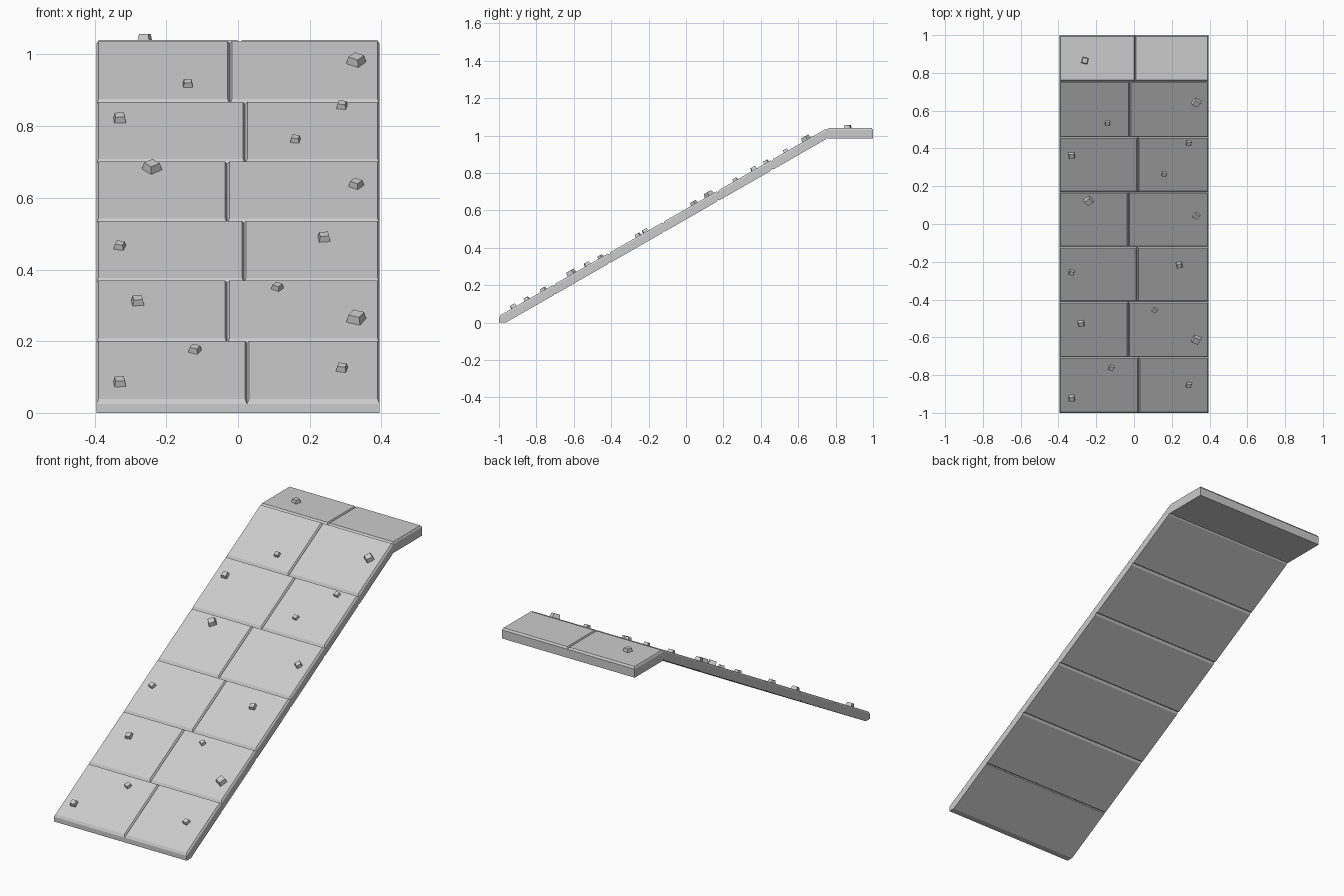
import bpy
import bmesh
import math
from mathutils import Vector, Matrix

cube = bpy.data.objects.get("Cube")
if cube:
    bpy.data.objects.remove(cube)

stone = bpy.data.materials.new("grey stone")
stone.use_nodes = True
grey = (0.6, 0.6, 0.6, 1)
stone.diffuse_color = grey
stone.node_tree.nodes["Principled BSDF"].inputs["Base Color"].default_value = grey

HALF = 0.395
KINK = 0.755           # where the slope meets the landing
TOP = 1.04
SLOPE = (TOP - 0.035) / (KINK + 1)
THICK = 0.056
GROOVE = 0.01
ROWS = [-1, -0.705, -0.41, -0.12, 0.17, 0.46, KINK, 1]
SEAMS = [0.025, -0.03, 0.017, -0.03, 0.02, -0.023, 0.005]


def surface(y):
    return TOP + min(0, y - KINK) * SLOPE


def add_object(name, bm):
    bmesh.ops.recalc_face_normals(bm, faces=bm.faces)
    mesh = bpy.data.meshes.new(name)
    bm.to_mesh(mesh)
    bm.free()
    mesh.materials.append(stone)
    obj = bpy.data.objects.new(name, mesh)
    bpy.context.collection.objects.link(obj)
    return obj


def bridge(bm, lower, upper):
    """Closed solid between two matching loops of points."""
    a = [bm.verts.new(p) for p in lower]
    b = [bm.verts.new(p) for p in upper]
    bm.faces.new(a)
    bm.faces.new(b)
    for i in range(len(a)):
        j = (i + 1) % len(a)
        bm.faces.new((a[i], a[j], b[j], b[i]))


def plate(name, x0, x1, y0, y1, base, face, inset_x, inset_y):
    """Chamfered plate that follows the ramp surface."""
    def loop(ix, iy, offset):
        pts = ((x0 + ix, y0 + iy), (x1 - ix, y0 + iy),
               (x1 - ix, y1 - iy), (x0 + ix, y1 - iy))
        return [Vector((x, y, surface(y) + offset)) for x, y in pts]
    bm = bmesh.new()
    bridge(bm, loop(0, 0, base), loop(inset_x, inset_y, face))
    add_object(name, bm)


# Core slab with a vertical front end and a flat landing
under = -THICK + 0.007
profile = [(-1, 0), (-0.965, 0), (-0.965, surface(-0.965) + under),
           (KINK, TOP + under), (KINK, TOP - THICK), (1, TOP - THICK),
           (1, TOP - GROOVE), (KINK, TOP - GROOVE), (-1, surface(-1) - GROOVE)]
bm = bmesh.new()
bridge(bm, [(-HALF, y, z) for y, z in profile], [(HALF, y, z) for y, z in profile])
add_object("core_slab", bm)

# Paving slabs on top, and the underside of each row
for i, seam in enumerate(SEAMS):
    y0, y1 = ROWS[i], ROWS[i + 1]
    for side, x0, x1 in (("right", -HALF, seam), ("left", seam, HALF)):
        plate(f"paving_{side}_{i}", x0, x1, y0, y1, -GROOVE, 0, 0.006, 0.007)
    if y0 < KINK:
        start = max(y0, -0.965)
        plate(f"underside_{i}", -HALF, HALF, start, y1, under, -THICK,
              0, 0.008 if i else 0)

# Scattered pebbles: x, y, width, turn in degrees
PEBBLES = [
    (-0.33, -0.92, 0.034, 5), (-0.12, -0.76, 0.03, -25), (0.29, -0.85, 0.03, -12),
    (-0.28, -0.525, 0.034, 8), (0.11, -0.455, 0.027, -35), (0.33, -0.61, 0.044, -25),
    (-0.33, -0.255, 0.03, -15), (0.24, -0.215, 0.033, 8), (-0.24, 0.125, 0.042, 40),
    (0.33, 0.045, 0.033, -35), (-0.33, 0.365, 0.034, 5), (0.16, 0.265, 0.027, -10),
    (0.29, 0.43, 0.028, -10), (-0.14, 0.535, 0.028, 3), (0.33, 0.645, 0.042, -35),
    (-0.26, 0.865, 0.035, -15),
]
for i, (x, y, width, turn) in enumerate(PEBBLES):
    height = width * 0.5
    tilt = math.atan(SLOPE) if y < KINK else 0
    bm = bmesh.new()
    bmesh.ops.create_cone(bm, cap_ends=True, segments=4,
                          radius1=width * 0.7, radius2=width * 0.53, depth=height + 0.004,
                          matrix=Matrix.Translation((0, 0, height / 2 - 0.002))
                          @ Matrix.Rotation(math.pi / 4, 4, "Z"))
    pebble = add_object(f"pebble_{i}", bm)
    pebble.matrix_world = (Matrix.Translation((x, y, surface(y)))
                           @ Matrix.Rotation(tilt, 4, "X")
                           @ Matrix.Rotation(math.radians(turn), 4, "Z"))
